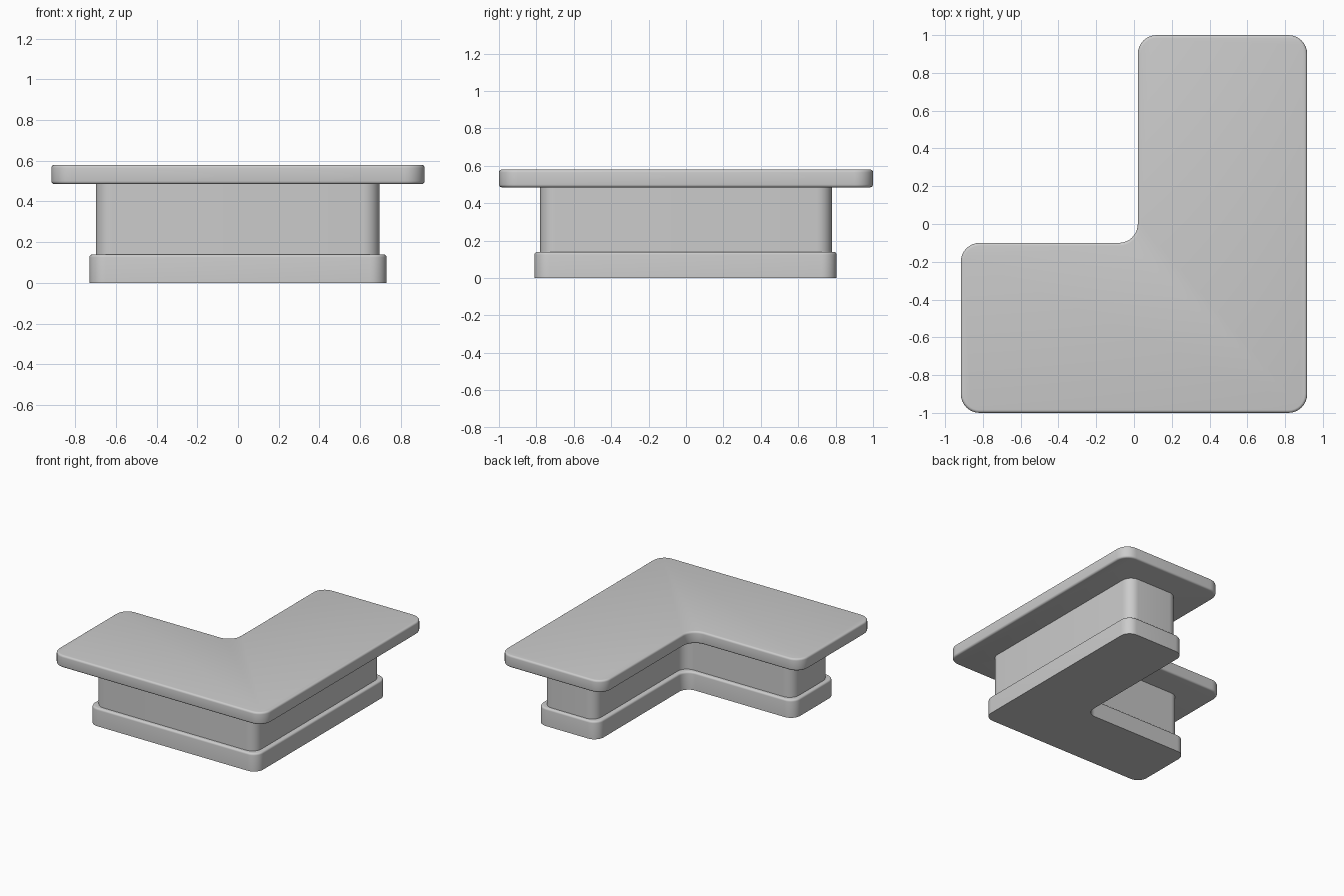
import bpy
import bmesh
import math

cube = bpy.data.objects.get("Cube")
if cube:
    bpy.data.objects.remove(cube, do_unlink=True)

# Single neutral grey finish
grey = bpy.data.materials.new("neutral_grey")
grey.use_nodes = True
colour = (0.6, 0.6, 0.6, 1)
grey.diffuse_color = colour
grey.node_tree.nodes["Principled BSDF"].inputs["Base Color"].default_value = colour


def l_block(name, x0, x1, y0, y1, inner_x, inner_y, z0, z1,
            corner, rim=0, round_top=True, round_bottom=False):
    """Extruded L outline with rounded corners and optional rounded rims."""
    outline = [(x0, y0), (x1, y0), (x1, y1),
               (inner_x, y1), (inner_x, inner_y), (x0, inner_y)]
    bm = bmesh.new()
    bm.faces.new([bm.verts.new((x, y, z0)) for x, y in outline])
    bmesh.ops.bevel(bm, geom=bm.verts[:], offset=corner, segments=8,
                    profile=0.5, affect='VERTICES')
    result = bmesh.ops.extrude_face_region(bm, geom=bm.faces[:],
                                           use_keep_orig=True)
    raised = [g for g in result["geom"] if isinstance(g, bmesh.types.BMVert)]
    bmesh.ops.translate(bm, verts=raised, vec=(0, 0, z1 - z0))
    bmesh.ops.recalc_face_normals(bm, faces=bm.faces[:])

    # Soften the chosen horizontal rims
    levels = [z for z, used in ((z1, round_top), (z0, round_bottom)) if used]
    rims = [e for e in bm.edges
            if any(all(abs(v.co.z - z) < 1e-4 for v in e.verts) for z in levels)]
    if rim:
        bmesh.ops.bevel(bm, geom=rims, offset=rim, segments=4,
                        profile=0.5, affect='EDGES')

    mesh = bpy.data.meshes.new(name)
    bm.to_mesh(mesh)
    bm.free()
    mesh.materials.append(grey)
    obj = bpy.data.objects.new(name, mesh)
    bpy.context.collection.objects.link(obj)
    bpy.ops.object.select_all(action='DESELECT')
    obj.select_set(True)
    bpy.context.view_layer.objects.active = obj
    bpy.ops.object.shade_smooth_by_angle(angle=math.radians(35))
    return obj


# Plinth, recessed body and overhanging worktop
l_block("plinth", -0.73, 0.73, -0.81, 0.805, 0.205, -0.29,
        0, 0.14, corner=0.08, rim=0.015)
l_block("counter_body", -0.698, 0.695, -0.78, 0.78, 0.24, -0.32,
        0.13, 0.495, corner=0.08)
l_block("worktop", -0.917, 0.917, -1, 1, 0.02, -0.10,
        0.485, 0.58, corner=0.1, rim=0.015, round_bottom=True)
